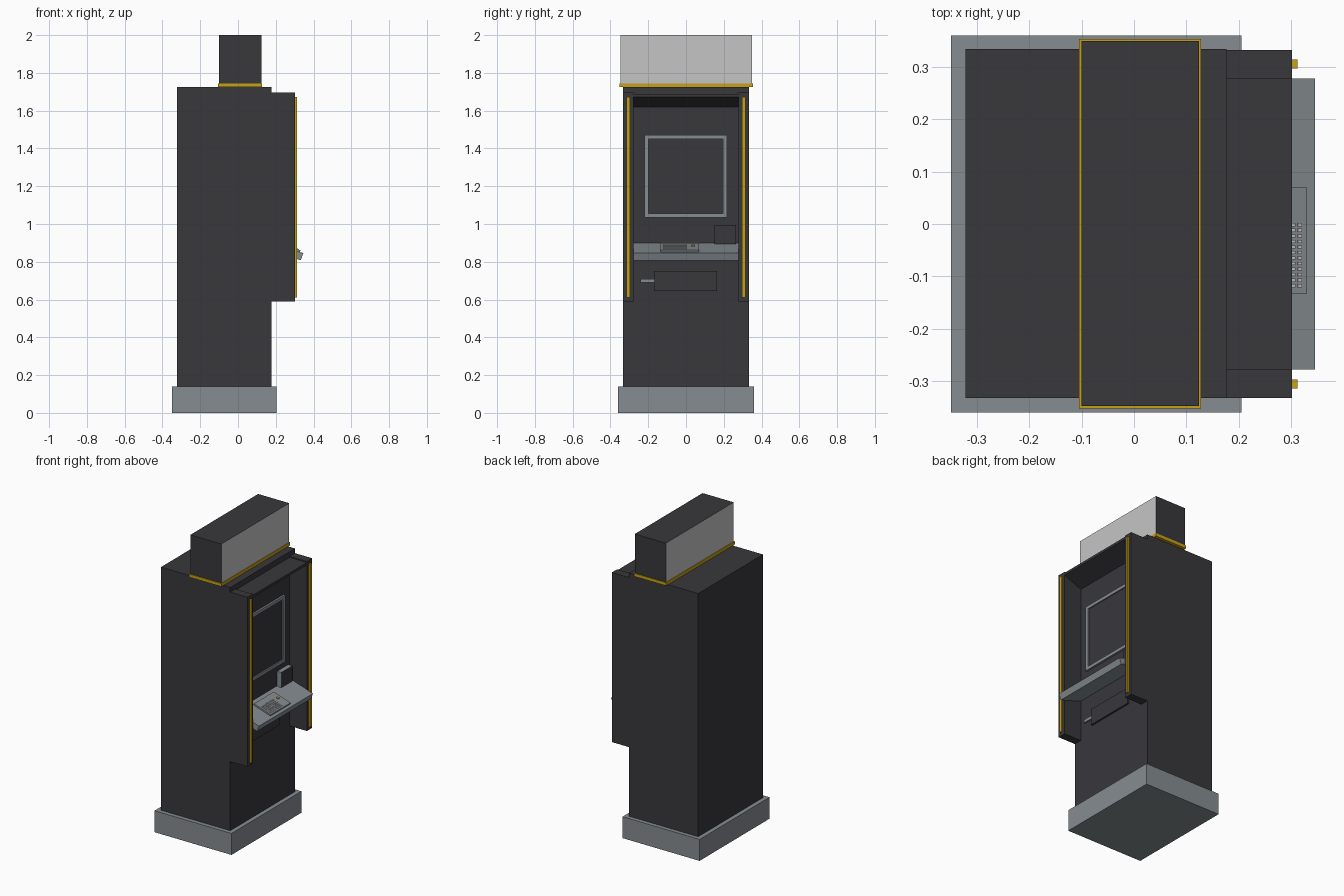
import bpy
from mathutils import Vector

if "Cube" in bpy.data.objects:
    bpy.data.objects.remove(bpy.data.objects["Cube"])


def material(name, rgb):
    m = bpy.data.materials.new(name)
    m.diffuse_color = (*rgb, 1)
    m.use_nodes = True
    m.node_tree.nodes["Principled BSDF"].inputs["Base Color"].default_value = m.diffuse_color
    return m


DARK = material("charcoal", (0.040, 0.038, 0.044))
GREY = material("steel grey", (0.24, 0.265, 0.285))
LIGHT = material("sign grey", (0.56, 0.56, 0.56))
GOLD = material("gold trim", (0.58, 0.36, 0.008))


def mesh_object(name, verts, faces, *mats):
    me = bpy.data.meshes.new(name)
    me.from_pydata(verts, [], faces)
    for m in mats:
        me.materials.append(m)
    ob = bpy.data.objects.new(name, me)
    bpy.context.collection.objects.link(ob)
    return ob


def extrude(name, profile, y0, y1, *mats):
    """Prism from an x/z profile (counter-clockwise seen from -y)."""
    n = len(profile)
    verts = [(x, y, z) for y in (y0, y1) for x, z in profile]
    faces = [tuple(range(n)), tuple(range(2 * n - 1, n - 1, -1))]
    faces += [(i, i + n, (i + 1) % n + n, (i + 1) % n) for i in range(n)]
    return mesh_object(name, verts, faces, *mats)


def box(name, x, y, z, *mats):
    return extrude(name, [(x[0], z[0]), (x[1], z[0]), (x[1], z[1]), (x[0], z[1])], *y, *mats)


def paint(ob, rule):
    for p in ob.data.polygons:
        if rule(p.normal):
            p.material_index = 1


FRONT = 0.177   # cabinet front plane
WING = 0.302    # front plane of the side wings

# Plinth and cabinet
box("plinth", (-0.35, 0.205), (-0.36, 0.36), (0, 0.14), GREY)
box("cabinet", (-0.322, FRONT), (-0.333, 0.334), (0.14, 1.725), DARK)

# Side wings with gold strips
for side, s in (("right", -1), ("left", 1)):
    box(side + "_wing", (FRONT, WING), sorted((s * 0.278, s * 0.333)), (0.59, 1.695), DARK)
    box(side + "_gold_strip", (WING, 0.312), sorted((s * 0.297, s * 0.314)), (0.61, 1.672), GOLD)

# Hood with sloping underside
extrude("hood", [(FRONT, 1.62), (WING, 1.672), (WING, 1.688), (FRONT, 1.688)],
        -0.278, 0.278, DARK)

# Lit sign box on a gold trim
box("sign_trim", (-0.105, 0.128), (-0.353, 0.354), (1.725, 1.745), GOLD)
sign = box("sign", (-0.1, 0.124), (-0.348, 0.35), (1.745, 2.0), DARK, LIGHT)
paint(sign, lambda n: abs(n.x) > 0.9)

# Screen and its frame
Y0, Y1, Z0, Z1, B = -0.22, 0.217, 1.035, 1.47, 0.021
box("screen", (FRONT, FRONT + 0.004), (Y0 + B, Y1 - B), (Z0 + B, Z1 - B), DARK)
for i, (y, z) in enumerate([((Y0, Y1), (Z0, Z0 + B)), ((Y0, Y1), (Z1 - B, Z1)),
                            ((Y0, Y0 + B), (Z0 + B, Z1 - B)), ((Y1 - B, Y1), (Z0 + B, Z1 - B))]):
    box(f"screen_frame_{i}", (FRONT, FRONT + 0.012), y, z, GREY)

# Sloping shelf
BACK, TIP = Vector((FRONT, 0.9)), Vector((0.346, 0.846))
extrude("shelf", [(FRONT, 0.858), (0.332, 0.808), tuple(TIP), tuple(BACK)], -0.278, 0.278, GREY)
along = (TIP - BACK).normalized()
up = Vector((-along.y, along.x))


def on_shelf(name, a, y, h, mat):
    """Block lying on the shelf; a = distance from its back, h = heights above it."""
    pts = [BACK + along * u + up * v
           for u, v in ((a[0], h[0]), (a[1], h[0]), (a[1], h[1]), (a[0], h[1]))]
    return extrude(name, [tuple(p) for p in pts], *y, mat)


# Keyboard with keys and pointer button
on_shelf("keyboard", (0.03, 0.158), (-0.134, 0.07), (0, 0.01), GREY)
for r in range(6):
    for c in range(12):
        a, y = 0.072 + r * 0.0135, -0.121 + c * 0.0106
        on_shelf(f"key_{r}_{c}", (a, a + 0.008), (y, y + 0.006), (0.01, 0.013), LIGHT)
on_shelf("pointer_button", (0.075, 0.09), (0.03, 0.045), (0.01, 0.016), GOLD)

# Card reader with dark face
reader = box("card_reader", (FRONT, FRONT + 0.03), (0.15, 0.265), (0.895, 0.995), GREY, DARK)
paint(reader, lambda n: n.x > 0.9)

# Lower drawer and slot plate
box("drawer", (FRONT, FRONT + 0.012), (-0.17, 0.165), (0.645, 0.75), DARK)
box("slot_plate", (FRONT, FRONT + 0.009), (-0.24, -0.17), (0.689, 0.71), GREY)
